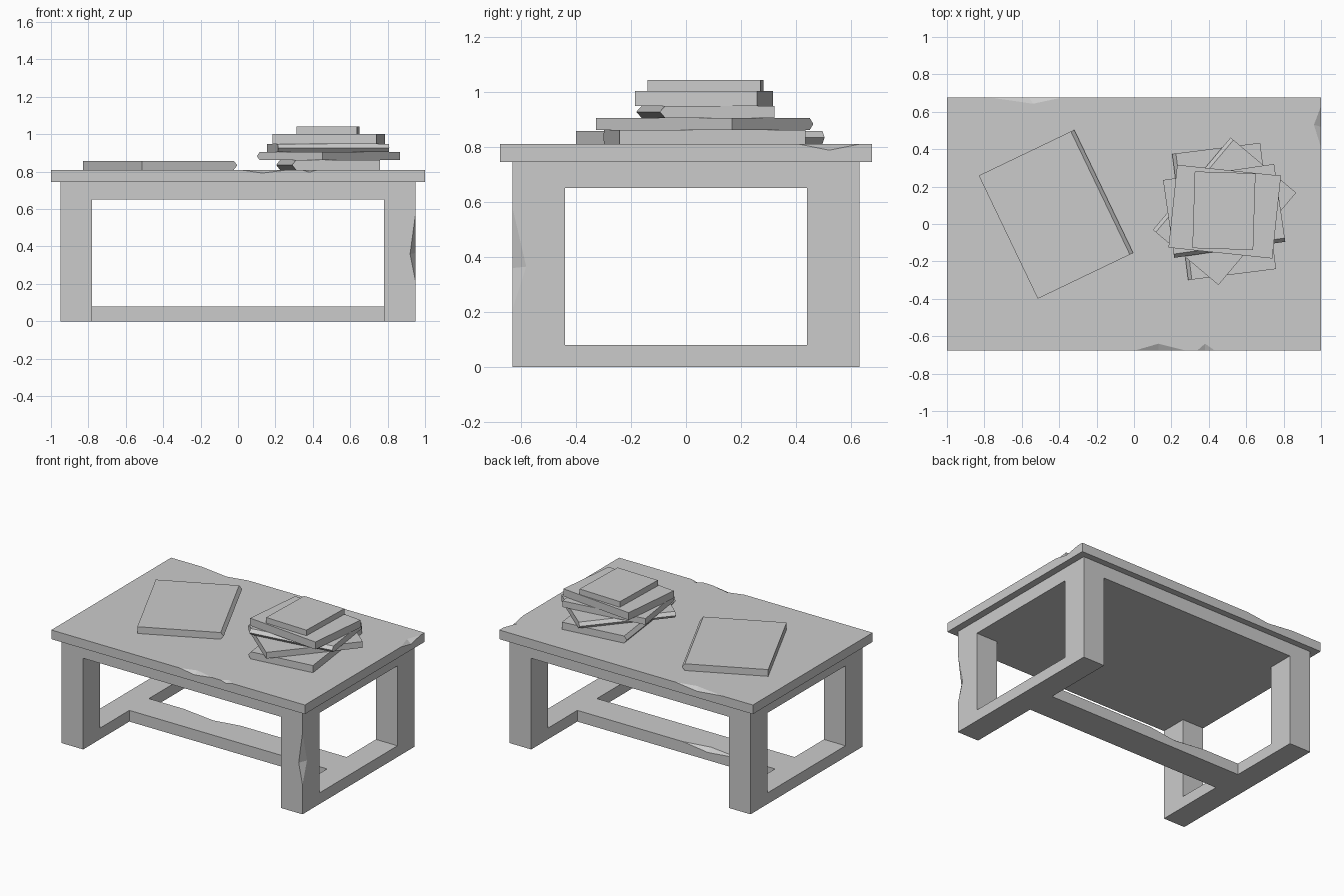
import bpy, bmesh, math
from mathutils import Vector, Matrix

if "Cube" in bpy.data.objects:
    bpy.data.objects.remove(bpy.data.objects["Cube"])


def finish(name, bm):
    bmesh.ops.recalc_face_normals(bm, faces=bm.faces)
    me = bpy.data.meshes.new(name)
    bm.to_mesh(me)
    bm.free()
    ob = bpy.data.objects.new(name, me)
    bpy.context.collection.objects.link(ob)
    return ob


def extrude(name, pts, vec):
    """Solid from a planar outline pushed along vec."""
    bm = bmesh.new()
    face = bm.faces.new([bm.verts.new(p) for p in pts])
    out = bmesh.ops.extrude_face_region(bm, geom=[face], use_keep_orig=True)
    verts = [g for g in out["geom"] if isinstance(g, bmesh.types.BMVert)]
    bmesh.ops.translate(bm, verts=verts, vec=vec)
    return finish(name, bm)


def box(name, x, y, z0, z1):
    """Box spanning +-x, +-y, z0..z1."""
    return extrude(name, [(-x, -y, z0), (x, -y, z0), (x, y, z0), (-x, y, z0)], (0, 0, z1 - z0))


def chip(ob, a, b, c, d):
    """Knock a splinter out of edge a-b, reaching to c and d on its two faces."""
    a, b, c, d = map(Vector, (a, b, c, d))
    mid = (a + b) / 2
    outer = mid - ((c + d) / 2 - mid) * 2
    bm = bmesh.new()
    verts = [bm.verts.new(p) for p in (a, b, c, d, outer)]
    bmesh.ops.convex_hull(bm, input=verts)
    cutter = finish("chip_cutter", bm)
    cutter.hide_render = True
    cutter.hide_viewport = True
    cutter.display_type = 'WIRE'
    mod = ob.modifiers.new("chip", 'BOOLEAN')
    mod.operation = 'DIFFERENCE'
    mod.solver = 'EXACT'
    mod.object = cutter


def book(name, centre, w, d, angle, z0, z1, ridge=0.02):
    """Book whose spine (local +x) comes to a blunt ridge."""
    r, zm = w / 2, (z0 + z1) / 2
    prof = [(-r, z0), (r - ridge, z0), (r, zm), (r - ridge, z1), (-r, z1)]
    if not ridge:
        prof = [(-r, z0), (r, z0), (r, z1), (-r, z1)]
    ob = extrude(name, [(x, -d / 2, z) for x, z in prof], (0, d, 0))
    ob.data.transform(Matrix.Translation((*centre, 0)) @ Matrix.Rotation(math.radians(angle), 4, 'Z'))
    return ob


# Table top with chipped edges
T = 0.81
top = box("table_top", 1.0, 0.675, 0.745, T)
chip(top, (0.01, -0.675, T), (0.27, -0.675, T), (0.13, -0.64, T), (0.13, -0.675, 0.792))
chip(top, (0.34, -0.675, T), (0.43, -0.675, T), (0.38, -0.64, T), (0.38, -0.675, 0.797))
chip(top, (-0.76, 0.675, T), (-0.39, 0.675, T), (-0.54, 0.643, T), (-0.56, 0.675, 0.79))
chip(top, (1.0, 0.41, T), (1.0, 0.63, T), (0.962, 0.53, T), (1.0, 0.52, 0.788))

# Apron block under the top
box("apron", 0.95, 0.63, 0.65, 0.745)

# Side frames: two legs joined by a floor rail
u = [(-0.63, 0), (0.63, 0), (0.63, 0.65), (0.44, 0.65),
     (0.44, 0.08), (-0.44, 0.08), (-0.44, 0.65), (-0.63, 0.65)]
left = extrude("left_leg_frame", [(-0.95, y, z) for y, z in u], (0.17, 0, 0))
right = extrude("right_leg_frame", [(0.78, y, z) for y, z in u], (0.17, 0, 0))
chip(right, (0.95, -0.63, 0.21), (0.95, -0.63, 0.58), (0.92, -0.63, 0.36), (0.95, -0.58, 0.365))

# Centre stretcher
stretcher = box("stretcher", 0.78, 0.11, 0, 0.08)
chip(stretcher, (-0.5, 0.11, 0.08), (-0.05, 0.11, 0.08), (-0.25, 0.075, 0.08), (-0.25, 0.11, 0.055))

# Books: a single one on the left, a twisted stack on the right
book("loose_book", (-0.417, 0.052), 0.566, 0.73, 25.6, T, 0.858)
book("stack_book_1", (0.482, 0.067), 0.474, 0.68, 187.2, T, 0.861)
book("stack_book_2", (0.484, 0.068), 0.458, 0.645, 139.9, 0.861, 0.905)
book("stack_book_3", (0.482, 0.07), 0.42, 0.60, -81.8, 0.905, 0.949)
book("stack_book_4", (0.485, 0.066), 0.445, 0.558, -96, 0.949, 1.002, 0)
book("stack_book_5", (0.481, 0.071), 0.325, 0.41, -1.8, 1.002, 1.042, 0)
